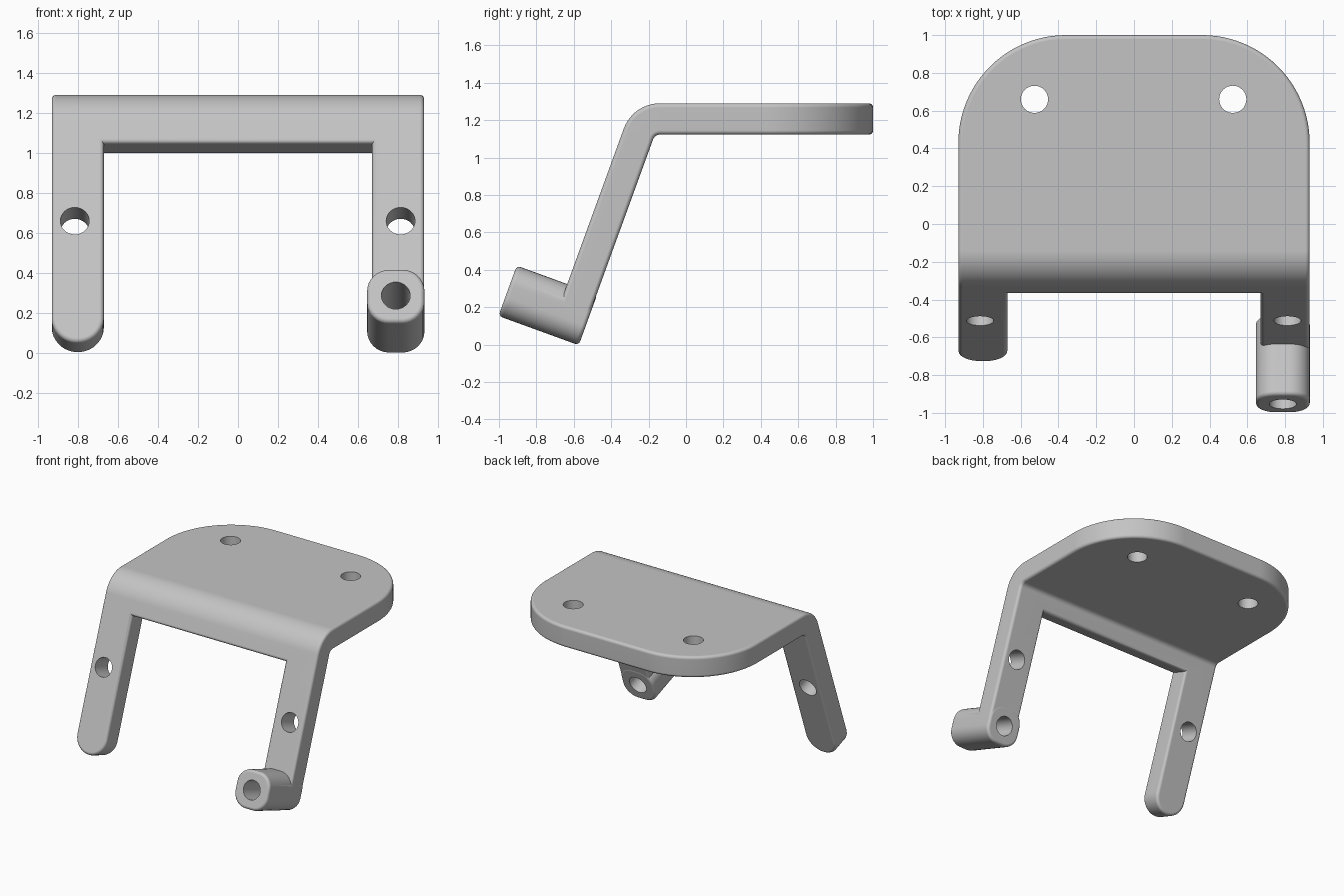
import bpy
import bmesh
from math import radians, sin, cos, pi
from mathutils import Vector

THICK = 0.167            # sheet thickness
BEND = radians(70)       # bend between plate and legs
R_OUT = 0.205            # outer bend radius
ARC = R_OUT * BEND       # unfolded length of the bend
BEND_Y, TOP_Z = -0.14, 1.29
HOLE_R = 0.072

if "Cube" in bpy.data.objects:
    bpy.data.objects.remove(bpy.data.objects["Cube"], do_unlink=True)

metal = bpy.data.materials.new("light_grey")
metal.use_nodes = True
metal.diffuse_color = (0.55, 0.55, 0.55, 1)
metal.node_tree.nodes["Principled BSDF"].inputs["Base Color"].default_value = (0.55, 0.55, 0.55, 1)


def arc(cx, cy, r, start, end, steps):
    angles = [radians(start + (end - start) * i / steps) for i in range(steps + 1)]
    return [(cx + r * cos(a), cy + r * sin(a)) for a in angles]


def slab(name, outline, top, bottom, bevel=0.0):
    """Extruded outline with rounded upper and lower rims."""
    bm = bmesh.new()
    face = bm.faces.new([bm.verts.new((x, y, bottom)) for x, y in outline])
    grown = bmesh.ops.extrude_face_region(bm, geom=[face])["geom"]
    for v in grown:
        if isinstance(v, bmesh.types.BMVert):
            v.co.z = top
    bmesh.ops.recalc_face_normals(bm, faces=bm.faces)
    if bevel:
        rims = [e for e in bm.edges if abs(e.verts[0].co.z - e.verts[1].co.z) < 1e-5]
        bmesh.ops.bevel(bm, geom=rims, offset=bevel, segments=4, profile=0.5,
                        affect='EDGES', clamp_overlap=False)
    mesh = bpy.data.meshes.new(name)
    bm.to_mesh(mesh)
    bm.free()
    mesh.materials.append(metal)
    obj = bpy.data.objects.new(name, mesh)
    bpy.context.collection.objects.link(obj)
    return obj


def combine(target, tool, operation):
    """Apply a boolean and discard the tool."""
    mod = target.modifiers.new(operation, 'BOOLEAN')
    mod.operation, mod.object, mod.solver = operation, tool, 'EXACT'
    bpy.context.view_layer.objects.active = target
    bpy.ops.object.modifier_apply(modifier=mod.name)
    bpy.data.objects.remove(tool, do_unlink=True)


def fold(p):
    """Move a point of the unfolded sheet to its bent position."""
    s, r = -p.y, R_OUT + p.z
    a = min(max(s / ARC, 0), 1) * BEND
    rest = s if s < 0 else max(s - ARC, 0)
    return Vector((p.x,
                   BEND_Y - r * sin(a) - rest * cos(a),
                   TOP_Z - R_OUT + r * cos(a) - rest * sin(a)))


# Unfolded sheet: rounded plate, round-ended leg, and leg that ends in the boss
outline = arc(0.36, 0.57, 0.57, 0, 90, 24) + arc(-0.36, 0.57, 0.57, 90, 180, 24)
outline += arc(-0.80, -1.29, 0.13, 180, 360, 24)
outline += [(-0.67, -0.362), (0.67, -0.362), (0.67, -1.29), (0.93, -1.29)]
bracket = slab("bracket", outline, 0, -THICK, 0.022)

# Boss at the foot of one leg
boss_x, boss_y, half, corner = 0.788, -1.278, 0.143, 0.11
boss_outline = []
for i, (sx, sy) in enumerate([(1, 1), (-1, 1), (-1, -1), (1, -1)]):
    boss_outline += arc(boss_x + sx * (half - corner), boss_y + sy * (half - corner),
                        corner, i * 90, i * 90 + 90, 8)
boss = slab("boss", boss_outline, 0.287, -THICK - 0.003, 0.022)
combine(bracket, boss, 'UNION')

# Bolt holes in the plate, legs and boss
holes = [(-0.527, 0.80), (0.523, 0.80), (-0.815, -0.777), (0.812, -0.777), (boss_x, boss_y)]
for x, y in holes:
    drill = slab("hole_cutter", arc(x, y, HOLE_R, 0, 348.75, 31), 0.5, -0.5)
    combine(bracket, drill, 'DIFFERENCE')

# Slice the bend into strips and fold the sheet
bm = bmesh.new()
bm.from_mesh(bracket.data)
strips = 12
for i in range(strips + 1):
    bmesh.ops.bisect_plane(bm, geom=bm.verts[:] + bm.edges[:] + bm.faces[:], dist=1e-5,
                           plane_co=(0, -ARC * i / strips, 0), plane_no=(0, 1, 0))
for v in bm.verts:
    v.co = fold(v.co)
bm.to_mesh(bracket.data)
bm.free()

# Smooth shading with crisp hole rims
bpy.ops.object.select_all(action='DESELECT')
bracket.select_set(True)
bpy.context.view_layer.objects.active = bracket
bpy.ops.object.shade_smooth_by_angle(angle=radians(35))
weighted = bracket.modifiers.new("weighted_normals", 'WEIGHTED_NORMAL')
weighted.keep_sharp = True
